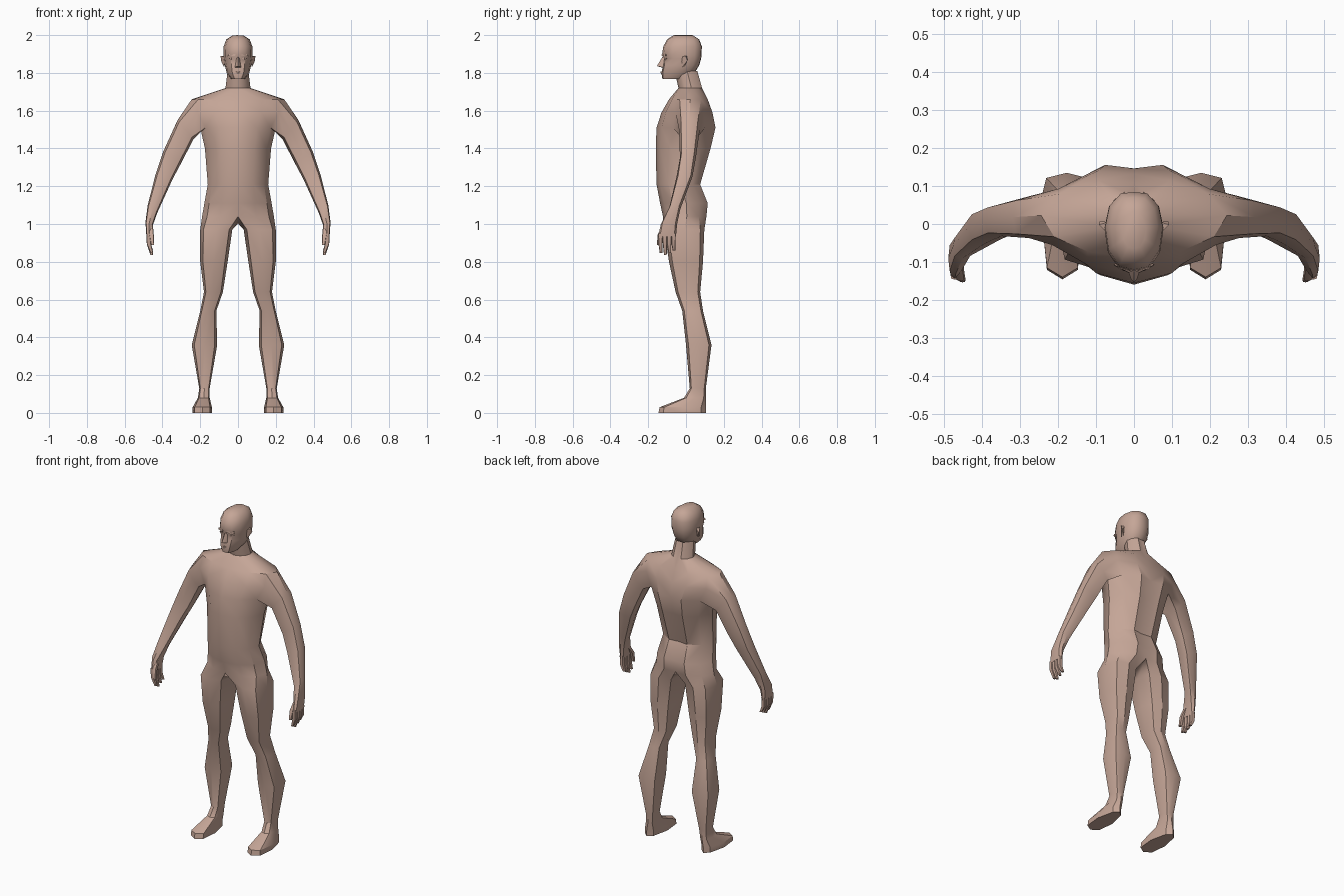
import bpy
import bmesh
from mathutils import Vector

if "Cube" in bpy.data.objects:
    bpy.data.objects.remove(bpy.data.objects["Cube"])

skin = bpy.data.materials.new("skin")
skin.use_nodes = True
skin_colour = (0.56, 0.38, 0.31, 1)
skin.diffuse_color = skin_colour
skin.node_tree.nodes["Principled BSDF"].inputs["Base Color"].default_value = skin_colour

# Half outlines run from front centre to back centre: (share of width, front -1 to back 1)
TORSO = [(0, -1), (.5, -.83), (.86, -.45), (1, .1), (.8, .65), (.38, 1), (0, .94)]
HEAD = [(0, -1), (.5, -.92), (.88, -.5), (1, .1), (.85, .65), (.45, .97), (0, 1)]
# Closed outline for limbs, starting at the inner front corner
C = .8
LIMB = [(-C, -C), (0, -1), (C, -C), (1, 0), (C, C), (0, 1), (-C, C), (-1, 0)]


def add_ring(bm, points):
    return [bm.verts.new(p) for p in points]


def half_ring(bm, outline, z, width, front, back):
    mid, depth = (front + back) / 2, (back - front) / 2
    return add_ring(bm, [(u * width, mid + t * depth, z) for u, t in outline])


def leg_ring(bm, z, inner, outer, front, back, heel=1):
    mx, my = (inner + outer) / 2, (front + back) / 2
    rx, ry = (outer - inner) / 2, (back - front) / 2
    return add_ring(bm, [(mx + a * rx * (heel if b > 0 else 1), my + b * ry, z)
                         for a, b in LIMB])


def arm_ring(bm, inner, outer, y, depth):
    low, high = Vector((inner[0], y, inner[1])), Vector((outer[0], y, outer[1]))
    mid, reach = (low + high) / 2, (high - low) / 2
    return add_ring(bm, [mid + reach * a + Vector((0, b * depth, 0)) for b, a in LIMB])


def bridge(bm, first, second, closed=False, skip=()):
    count = len(first)
    for i in range(count if closed else count - 1):
        if i not in skip:
            j = (i + 1) % count
            bm.faces.new((first[i], first[j], second[j], second[i]))


def loft(bm, rings, closed=False):
    for first, second in zip(rings, rings[1:]):
        bridge(bm, first, second, closed)


def finish(name, bm, angle=.6):
    bmesh.ops.recalc_face_normals(bm, faces=bm.faces)
    mesh = bpy.data.meshes.new(name)
    bm.to_mesh(mesh)
    bm.free()
    obj = bpy.data.objects.new(name, mesh)
    bpy.context.collection.objects.link(obj)
    mesh.materials.append(skin)
    bpy.ops.object.select_all(action='DESELECT')
    obj.select_set(True)
    bpy.context.view_layer.objects.active = obj
    bpy.ops.object.shade_smooth_by_angle(angle=angle)
    mirror = obj.modifiers.new("mirror", 'MIRROR')
    mirror.use_clip = True
    return obj


# Torso: neck to hips, with an opening left for the arm
bm = bmesh.new()
neck_top = half_ring(bm, TORSO, 1.81, .055, -.06, .06)
neck_base = half_ring(bm, TORSO, 1.72, .066, -.04, .085)
shoulder = half_ring(bm, TORSO, 1.66, .245, -.09, .115)
chest = half_ring(bm, TORSO, 1.59, .25, -.13, .14)
armpit = half_ring(bm, TORSO, 1.51, .2, -.156, .156)
loft(bm, [neck_top, neck_base, shoulder])
bridge(bm, shoulder, chest, skip=(2, 3))
bridge(bm, chest, armpit, skip=(2, 3))
bm.verts.remove(chest[3])
trunk = [armpit]
for section in [(1.4, .175, -.16, .13), (1.21, .16, -.156, .075),
                (1.11, .178, -.137, .115), (1.04, .19, -.122, .108)]:
    trunk.append(half_ring(bm, TORSO, *section))
loft(bm, trunk)

# Leg and foot grow out of the hip ring and a crotch point
crotch = bm.verts.new((0, 0, 1))
leg = [trunk[-1] + [crotch]]
for section in [(.97, .03, .2, -.115, .097), (.8, .055, .2, -.09, .09),
                (.64, .08, .18, -.055, .075), (.54, .115, .2, -.02, .09),
                (.36, .11, .245, 0, .135), (.13, .15, .205, .02, .105),
                (.08, .15, .212, -.01, .105, .85), (.03, .138, .24, -.14, .105, .7),
                (0, .138, .24, -.146, .105, .7)]:
    leg.append(leg_ring(bm, *section))
loft(bm, leg, closed=True)
bm.faces.new(leg[-1])

# Arm grows out of the shoulder opening and ends in the palm
arm = [armpit[2:5] + [chest[4]] + shoulder[4:1:-1] + [chest[2]]]
for section in [((.235, 1.45), (.32, 1.55), .018, .055),
                ((.305, 1.315), (.395, 1.385), .01, .042),
                ((.345, 1.24), (.437, 1.26), -.008, .042),
                ((.427, 1.06), (.478, 1.1), -.06, .03),
                ((.452, .99), (.49, 1.01), -.09, .043),
                ((.46, .935), (.485, .935), -.1, .047)]:
    arm.append(arm_ring(bm, *section))
loft(bm, arm, closed=True)
bm.faces.new(arm[-1])
finish("body", bm)


# Fingers and thumb: tapered rods that curl toward the body
def finger(name, path):
    bm = bmesh.new()
    rings = []
    for x, y, z, size in path:
        rings.append(add_ring(bm, [(x + a * size, y + b * size, z) for a, b in LIMB]))
    loft(bm, rings, closed=True)
    bm.faces.new(rings[0])
    bm.faces.new(rings[-1])
    finish(name, bm)


for i, name in enumerate(["index_finger", "middle_finger", "ring_finger", "little_finger"]):
    y = -.135 + i * .023
    tip = .835 + .012 * abs(i - 1)
    finger(name, [(.472, y, .95, .012), (.472, y, .895, .011), (.456, y + .003, tip, .007)])
finger("thumb", [(.465, -.1, 1, .014), (.458, -.138, .945, .012), (.452, -.146, .89, .008)])

# Head
bm = bmesh.new()
skull = []
for section in [(1.768, .036, -.125, 0), (1.8, .06, -.13, .045), (1.84, .07, -.122, .07),
                (1.875, .076, -.116, .08), (1.895, .078, -.127, .082),
                (1.94, .076, -.12, .084), (1.977, .062, -.1, .07), (1.997, .032, -.065, .035)]:
    skull.append(half_ring(bm, HEAD, *section))
loft(bm, skull)
bm.faces.new(skull[0])
bm.faces.new(skull[-1])
for v in skull[-1][:1] + skull[-1][-1:]:
    v.co.z = 2
finish("head", bm, .75)


# Facial features: half wedges mirrored across the middle
def hull(name, points):
    bm = bmesh.new()
    bmesh.ops.convex_hull(bm, input=add_ring(bm, points))
    finish(name, bm, .5)


hull("nose", [(0, -.125, 1.885), (.008, -.11, 1.885), (0, -.154, 1.836),
              (.008, -.146, 1.834), (.016, -.12, 1.83), (0, -.12, 1.826)])
hull("lips", [(0, -.135, 1.808), (.022, -.121, 1.803), (0, -.133, 1.794),
              (0, -.115, 1.81), (0, -.115, 1.794)])
hull("brow", [(.012, -.128, 1.9), (.052, -.108, 1.9), (.012, -.13, 1.891),
              (.055, -.108, 1.888), (.03, -.09, 1.895)])
hull("eye", [(.018, -.116, 1.876), (.034, -.118, 1.883), (.05, -.104, 1.876),
             (.034, -.116, 1.869), (.034, -.09, 1.876)])
hull("ear", [(.07, -.025, 1.885), (.092, -.002, 1.89), (.09, .008, 1.865),
             (.074, -.02, 1.83), (.07, .005, 1.89), (.072, -.005, 1.835)])
